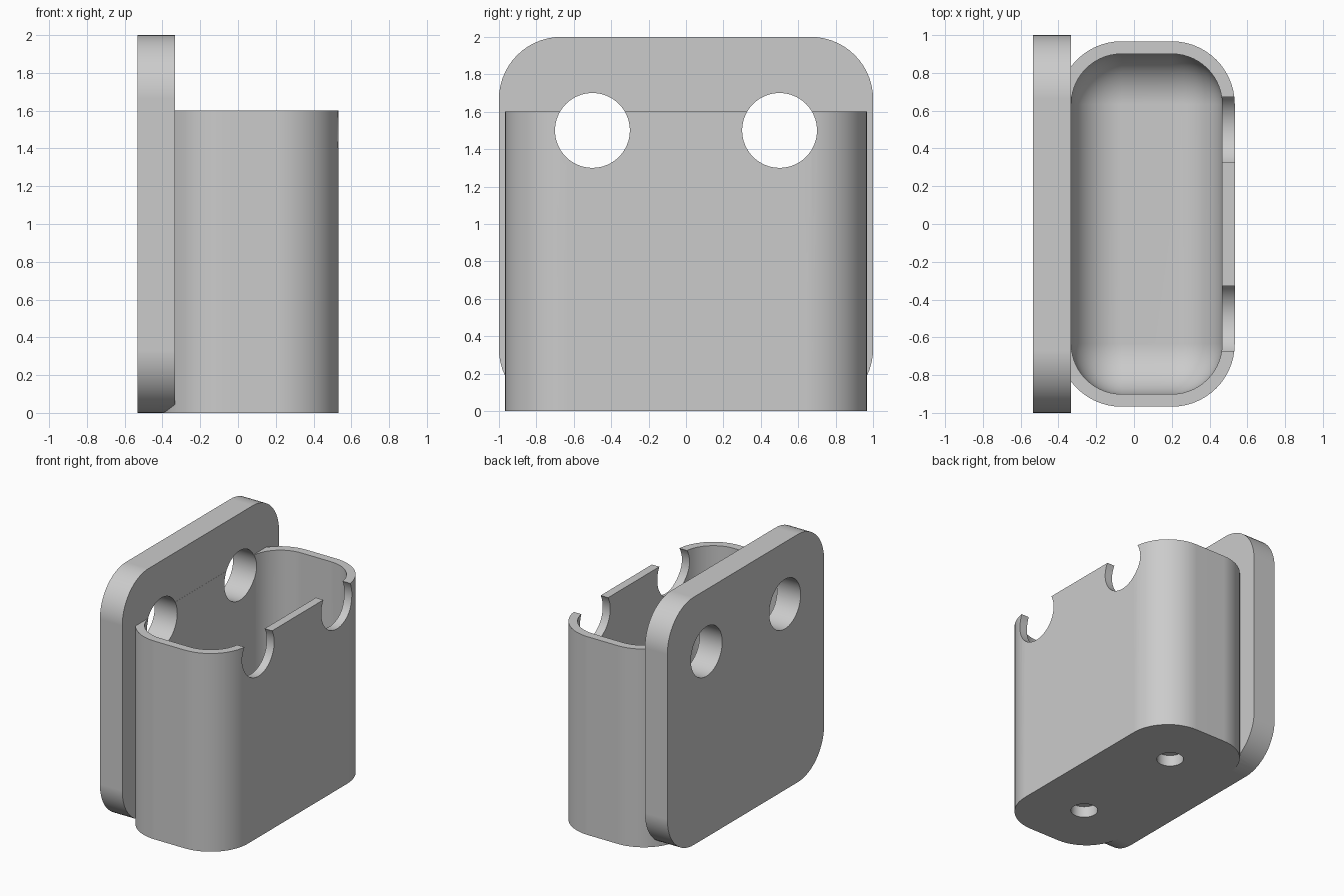
import bpy
import bmesh
import math
from mathutils import Matrix, Vector

default = bpy.data.objects.get("Cube")
if default:
    bpy.data.objects.remove(default, do_unlink=True)

grey = bpy.data.materials.new("plain grey")
grey.use_nodes = True
grey.diffuse_color = (0.6, 0.6, 0.6, 1)
grey.node_tree.nodes["Principled BSDF"].inputs["Base Color"].default_value = grey.diffuse_color

UNIT = 1 / 15          # wall thickness, used as the design module
CENTRE_X = UNIT        # middle of the cup
PLATE_FACE = -5 * UNIT


def make_object(name, bm):
    mesh = bpy.data.meshes.new(name)
    bm.to_mesh(mesh)
    bm.free()
    obj = bpy.data.objects.new(name, mesh)
    bpy.context.collection.objects.link(obj)
    mesh.materials.append(grey)
    return obj


def rounded_box(name, low, high, radius, axis=None):
    """Box rounded on the edges along one axis, or on all edges."""
    low, high = Vector(low), Vector(high)
    bm = bmesh.new()
    bmesh.ops.create_cube(bm, size=1)
    bmesh.ops.scale(bm, vec=high - low, verts=bm.verts)
    bmesh.ops.translate(bm, vec=(low + high) / 2, verts=bm.verts)
    edges = [e for e in bm.edges if axis is None
             or abs((e.verts[0].co - e.verts[1].co).normalized()[axis]) > 0.9]
    bmesh.ops.bevel(bm, geom=edges, offset=radius, offset_type='OFFSET',
                    segments=14, profile=0.5, affect='EDGES')
    return make_object(name, bm)


def cylinder(name, radius, length, centre, along_x=False):
    bm = bmesh.new()
    bmesh.ops.create_cone(bm, cap_ends=True, segments=64, radius1=radius,
                          radius2=radius, depth=length)
    if along_x:
        bmesh.ops.rotate(bm, verts=bm.verts, matrix=Matrix.Rotation(math.pi / 2, 3, 'Y'))
    bmesh.ops.translate(bm, vec=centre, verts=bm.verts)
    return make_object(name, bm)


def combine(target, other, operation):
    """Apply a boolean and discard the second solid."""
    mod = target.modifiers.new(operation.lower(), 'BOOLEAN')
    mod.operation = operation
    mod.solver = 'EXACT'
    mod.object = other
    bpy.context.view_layer.objects.active = target
    bpy.ops.object.modifier_apply(modifier=mod.name)
    bpy.data.objects.remove(other, do_unlink=True)


# Cup with rounded corners
holder = rounded_box("wall_holder", (-6 * UNIT, -14.5 * UNIT, 0),
                     (8 * UNIT, 14.5 * UNIT, 1.6), 5 * UNIT, axis=2)

# Mounting plate at the side of the cup
plate = rounded_box("mounting_plate", (-8 * UNIT, -1, 0), (PLATE_FACE, 1, 2),
                    5 * UNIT, axis=0)
combine(holder, plate, 'UNION')

# Cavity with a rounded floor
cavity = rounded_box("cavity", (PLATE_FACE + 0.001, -13.5 * UNIT, 2 * UNIT),
                     (7 * UNIT, 13.5 * UNIT, 2.4), 4 * UNIT)
combine(holder, cavity, 'DIFFERENCE')

# Screw holes with access notches, and blind holes underneath
for side in (-1, 1):
    y = side * 0.5
    combine(holder, cylinder("screw_hole", 0.2, 2, (0, y, 1.5), True), 'DIFFERENCE')
    combine(holder, cylinder("base_hole", 0.1, 0.18, (CENTRE_X, y, 0)), 'DIFFERENCE')

# Smooth curves, crisp edges
bpy.ops.object.select_all(action='DESELECT')
holder.select_set(True)
bpy.context.view_layer.objects.active = holder
bpy.ops.object.shade_smooth_by_angle(angle=math.radians(30))
normals = holder.modifiers.new("even_normals", 'WEIGHTED_NORMAL')
normals.keep_sharp = True
